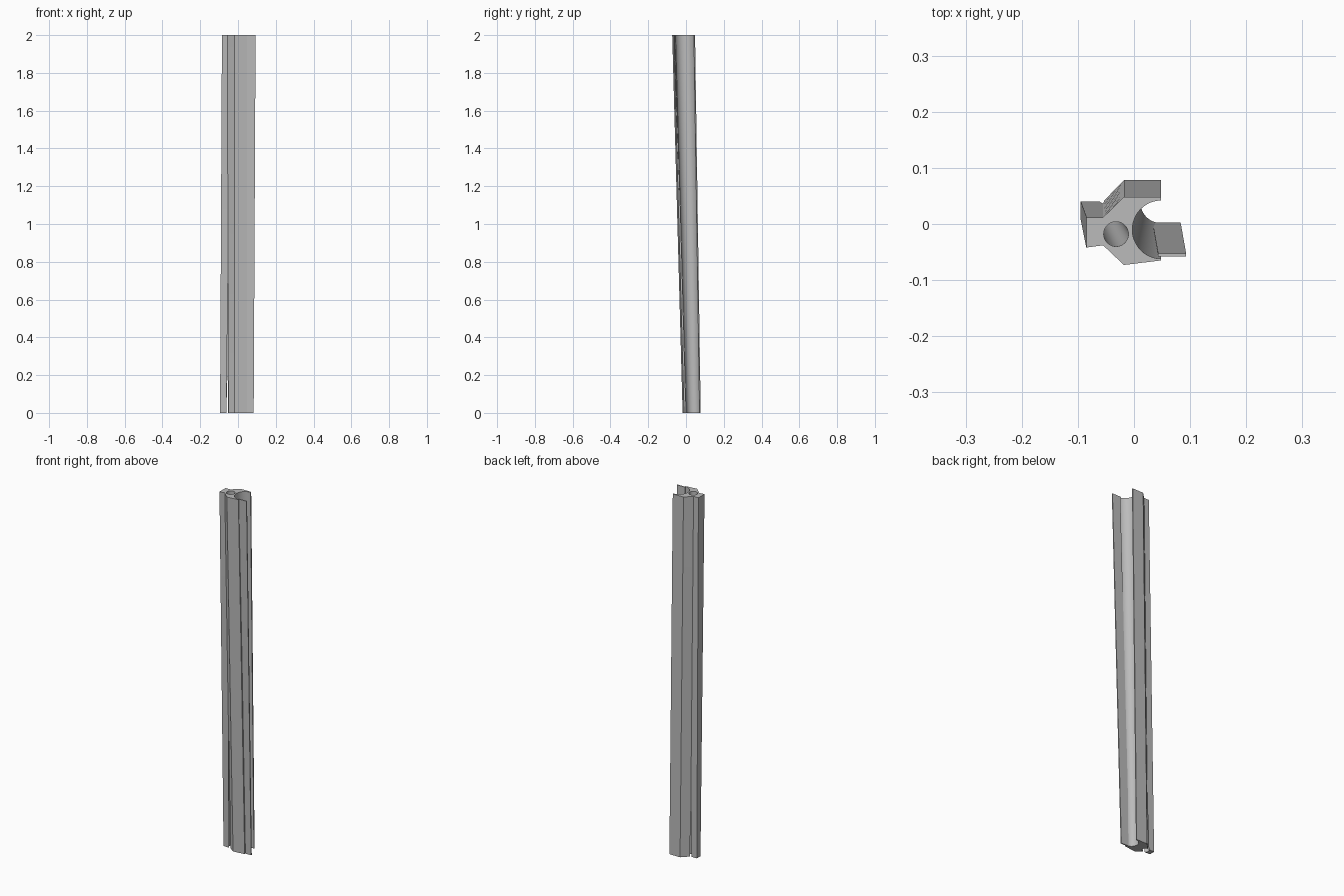
import bpy, bmesh, math
from mathutils import Vector

cube = bpy.data.objects.get("Cube")
if cube:
    bpy.data.objects.remove(cube, do_unlink=True)

HEIGHT = 2.0
grey = bpy.data.materials.new("plain_grey")
grey.use_nodes = True
GREY = (0.5, 0.5, 0.5, 1)
grey.diffuse_color = GREY
grey.node_tree.nodes["Principled BSDF"].inputs["Base Color"].default_value = GREY


def circle(x, y, radius, sides=48):
    angles = [2 * math.pi * i / sides for i in range(sides)]
    return [(x + radius * math.cos(a), y + radius * math.sin(a)) for a in angles]


def loft(name, bottom, top, over=0.0, steps=12):
    """Blend the bottom outline into the top one, running past both ends by over."""
    bm = bmesh.new()
    rings = []
    for k in range(steps + 1):
        t = -over + (1 + 2 * over) * k / steps
        rings.append([bm.verts.new((*Vector(b).lerp(Vector(a), t), t * HEIGHT))
                      for b, a in zip(bottom, top)])
    count = len(bottom)
    for low, high in zip(rings, rings[1:]):
        for i in range(count):
            j = (i + 1) % count
            bm.faces.new((low[i], low[j], high[j], high[i]))
    bm.faces.new(rings[0][::-1])
    bm.faces.new(rings[-1])
    bmesh.ops.recalc_face_normals(bm, faces=bm.faces)
    mesh = bpy.data.meshes.new(name)
    bm.to_mesh(mesh)
    bm.free()
    mesh.materials.append(grey)
    obj = bpy.data.objects.new(name, mesh)
    bpy.context.collection.objects.link(obj)
    return obj


def cut(target, cutter):
    mod = target.modifiers.new(cutter.name, 'BOOLEAN')
    mod.operation = 'DIFFERENCE'
    mod.solver = 'EXACT'
    mod.object = cutter
    bpy.context.view_layer.objects.active = target
    bpy.ops.object.modifier_apply(modifier=mod.name)
    bpy.data.objects.remove(cutter, do_unlink=True)


# Leaning, tapering body with a flange on the right-hand side
body_top = [(-.085, -.042), (-.055, -.038), (-.018, -.073), (.048, -.065),
            (.048, .048), (-.018, .048), (-.055, .012), (-.085, .012)]
body_bottom = [(-.095, .008), (-.053, .008), (-.018, -.018), (.048, -.010),
               (.048, .078), (-.018, .078), (-.055, .040), (-.095, .040)]
body = loft("column_body", body_bottom, body_top)

# Open bore on one side and narrow round channel near the flange
cut(body, loft("bore_cutter", circle(.047, .037, .035), circle(.049, -.010, .052), .02))
cut(body, loft("channel_cutter", circle(-.0535, .024, .0178), circle(-.032, -.018, .022), .02))

# Thin side strip
strip_top = [(.043, -.058), (.093, -.058), (.093, -.053), (.043, -.053)]
strip_bottom = [(.033, -.003), (.083, -.003), (.083, .003), (.033, .003)]
strip = loft("side_strip", strip_bottom, strip_top)

# Smooth curved walls, crisp corners
bpy.ops.object.select_all(action='DESELECT')
for obj in (body, strip):
    obj.select_set(True)
bpy.context.view_layer.objects.active = body
bpy.ops.object.shade_smooth_by_angle(angle=math.radians(25))
